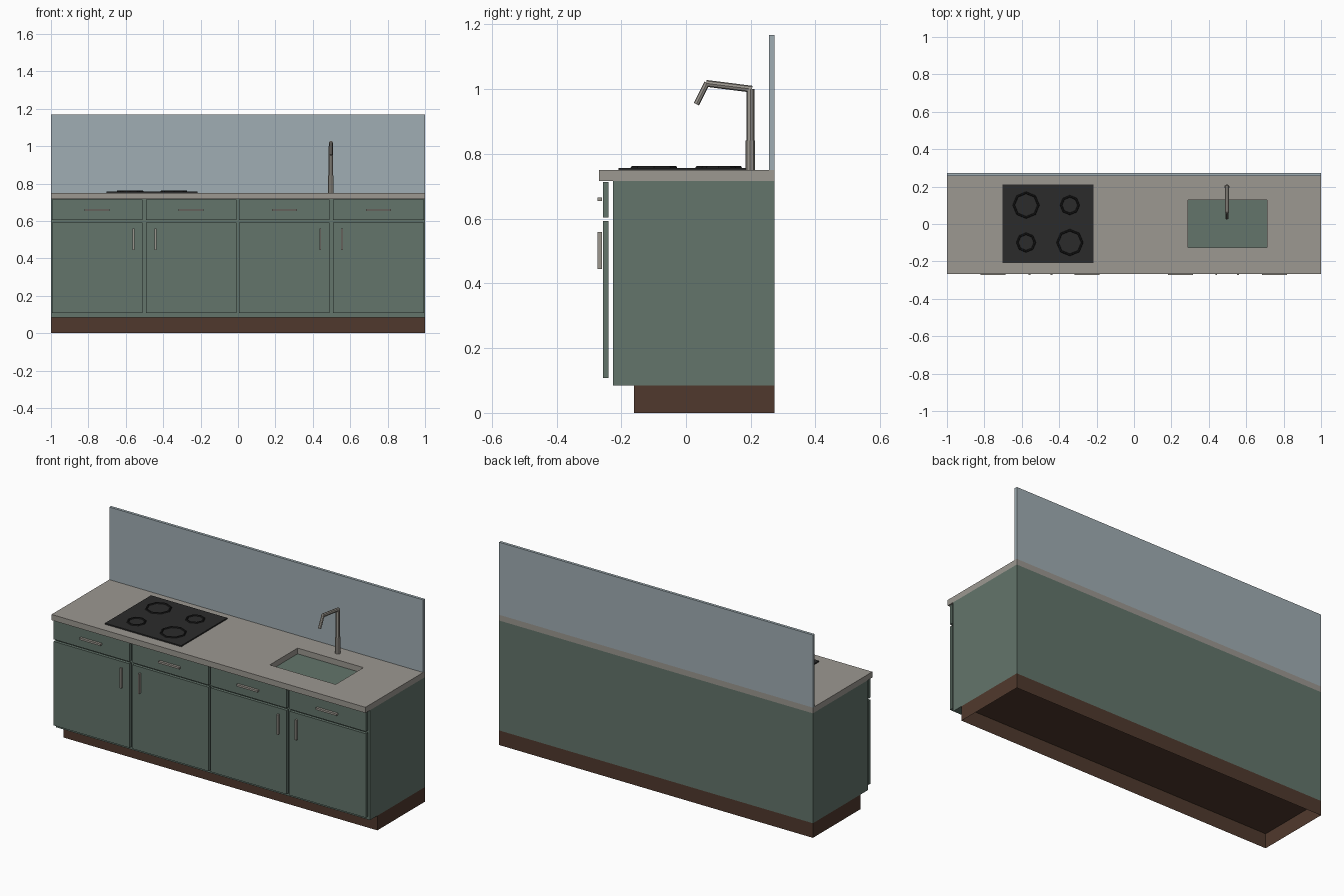
import bpy, bmesh, math
from mathutils import Vector

if "Cube" in bpy.data.objects:
    bpy.data.objects.remove(bpy.data.objects["Cube"])


def material(name, r, g, b):
    lin = [(c / 255 / 12.92) if c < 11 else ((c / 255 + 0.055) / 1.055) ** 2.4 for c in (r, g, b)]
    m = bpy.data.materials.new(name)
    m.diffuse_color = (*lin, 1)
    m.use_nodes = True
    m.node_tree.nodes["Principled BSDF"].inputs["Base Color"].default_value = m.diffuse_color
    return m


GREEN = material("sage_green", 99, 117, 107)
STONE = material("warm_grey_stone", 156, 152, 145)
BROWN = material("dark_brown", 80, 57, 45)
GLASS = material("blue_grey_panel", 160, 174, 180)
BLACK = material("black_glass", 43, 43, 43)
RING = material("burner_black", 27, 27, 27)
METAL = material("brushed_metal", 156, 151, 143)


def finish(bm, name, mat):
    bmesh.ops.recalc_face_normals(bm, faces=bm.faces)
    me = bpy.data.meshes.new(name)
    bm.to_mesh(me)
    bm.free()
    me.materials.append(mat)
    ob = bpy.data.objects.new(name, me)
    bpy.context.collection.objects.link(ob)
    return ob


def box(name, mat, x, y, z, open_bottom=False):
    """Box from (min, max) ranges on each axis."""
    bm = bmesh.new()
    bmesh.ops.create_cube(bm, size=1)
    for v in bm.verts:
        v.co = [r[0] if c < 0 else r[1] for c, r in zip(v.co, (x, y, z))]
    if open_bottom:
        bm.normal_update()
        low = [f for f in bm.faces if f.normal.z < -0.5]
        bmesh.ops.delete(bm, geom=low, context='FACES_ONLY')
    return finish(bm, name, mat)


def rod(name, a, b, r):
    """Low-poly cylinder between two points."""
    a, b = Vector(a), Vector(b)
    bm = bmesh.new()
    bmesh.ops.create_cone(bm, cap_ends=True, segments=8, radius1=r, radius2=r, depth=(b - a).length)
    bm.transform((b - a).to_track_quat('Z', 'Y').to_matrix().to_4x4())
    bmesh.ops.translate(bm, verts=bm.verts, vec=(a + b) / 2)
    return finish(bm, name, METAL)


def slab_with_hole(name, mat, outer, inner, z):
    """Slab with a rectangular cut-out; rectangles are x0, x1, y0, y1."""
    bm = bmesh.new()

    def loop(rect, h):
        x0, x1, y0, y1 = rect
        return [bm.verts.new((x, y, h)) for x, y in ((x0, y0), (x1, y0), (x1, y1), (x0, y1))]

    loops = [loop(outer, z[0]), loop(outer, z[1]), loop(inner, z[1]), loop(inner, z[0])]
    for k in range(4):
        p, q = loops[k], loops[(k + 1) % 4]
        for i in range(4):
            j = (i + 1) % 4
            bm.faces.new((p[i], p[j], q[j], q[i]))
    return finish(bm, name, mat)


# Carcass, plinth, worktop and splashback
box("plinth", BROWN, (-1, 1), (-0.16, 0.273), (0, 0.084), open_bottom=True)
box("cabinet_body", GREEN, (-1, 1), (-0.226, 0.273), (0.084, 0.717))
slab_with_hole("worktop", STONE, (-1, 1, -0.268, 0.273), (0.29, 0.71, -0.125, 0.128), (0.717, 0.75))
box("splashback", GLASS, (-1, 1), (0.257, 0.273), (0.75, 1.168))

# Doors, drawers and their bar handles
FRONT, GRIP = (-0.257, -0.239), (-0.273, -0.259)
for i, (x0, x1, hx) in enumerate(((-0.995, -0.511, -0.559), (-0.493, -0.008, -0.442),
                                  (0.006, 0.49, 0.44), (0.509, 0.995, 0.557))):
    mid = (x0 + x1) / 2
    box(f"door_{i}", GREEN, (x0, x1), FRONT, (0.108, 0.592))
    box(f"drawer_{i}", GREEN, (x0, x1), FRONT, (0.604, 0.714))
    box(f"door_handle_{i}", METAL, (hx - 0.005, hx + 0.005), GRIP, (0.444, 0.559))
    box(f"drawer_handle_{i}", METAL, (mid - 0.067, mid + 0.067), GRIP, (0.654, 0.665))

# Hob with four burner rings
box("hob", BLACK, (-0.702, -0.216), (-0.208, 0.211), (0.75, 0.757))
for i, (x, y, r) in enumerate(((-0.577, 0.101, 0.066), (-0.343, 0.101, 0.047),
                               (-0.577, -0.099, 0.047), (-0.343, -0.099, 0.066))):
    bpy.ops.mesh.primitive_torus_add(location=(x, y, 0.757), major_segments=8, minor_segments=6,
                                     major_radius=r, minor_radius=0.006)
    ring = bpy.context.object
    ring.name = f"burner_ring_{i}"
    ring.data.materials.append(RING)

# Tap: base, riser, arm and spout
rod("tap_base", (0.497, 0.198, 0.75), (0.497, 0.198, 0.842), 0.0145)
rod("tap_riser", (0.497, 0.199, 0.842), (0.497, 0.199, 1.0), 0.012)
rod("tap_arm", (0.497, 0.204, 1.0), (0.497, 0.062, 1.018), 0.0105)
rod("tap_spout", (0.497, 0.065, 1.02), (0.497, 0.032, 0.954), 0.009)
